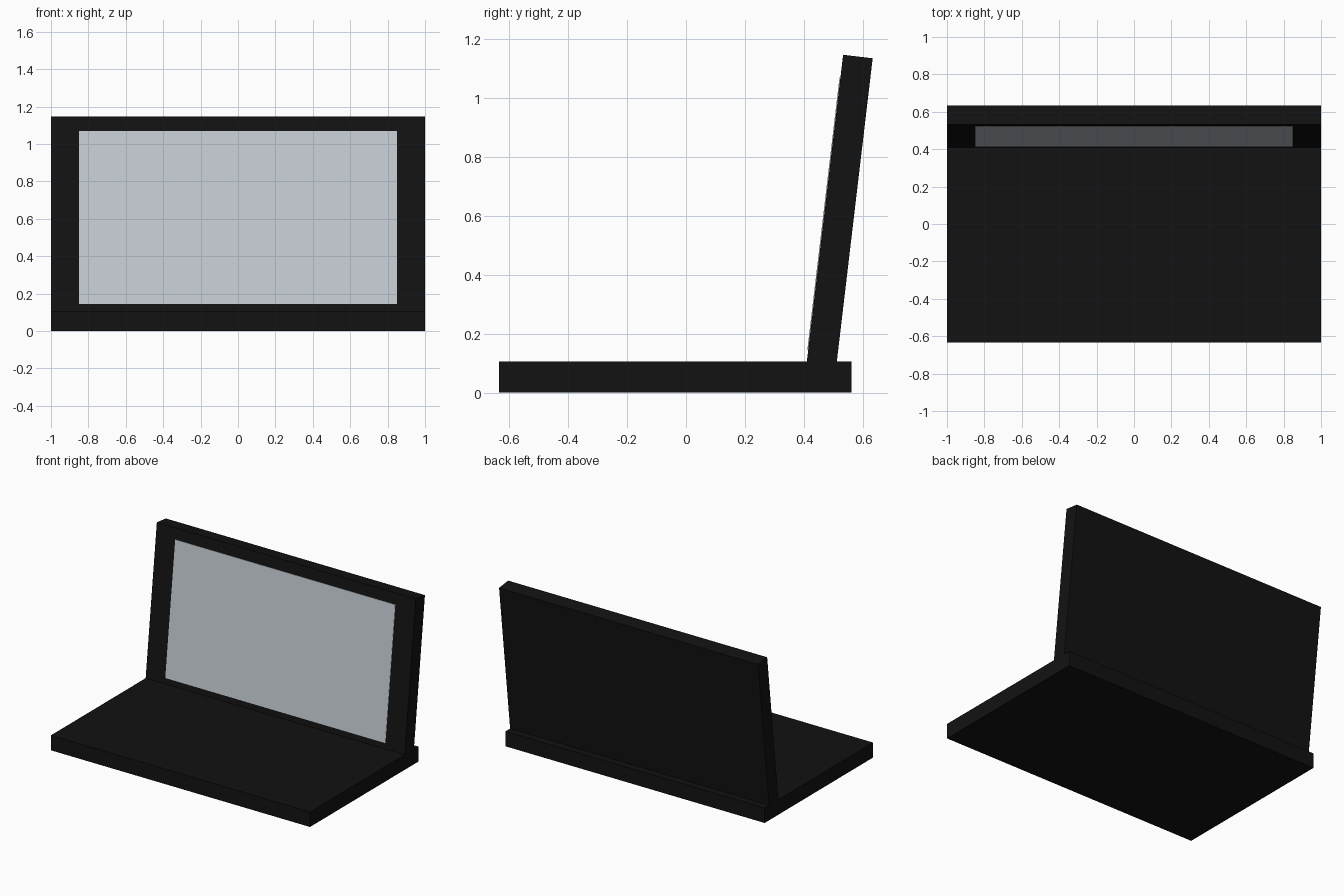
import bpy
from math import atan2, cos, sin
from mathutils import Vector

if "Cube" in bpy.data.objects:
    bpy.data.objects.remove(bpy.data.objects["Cube"])


def material(name, color):
    m = bpy.data.materials.new(name)
    m.diffuse_color = (*color, 1)
    m.use_nodes = True
    m.node_tree.nodes["Principled BSDF"].inputs["Base Color"].default_value = m.diffuse_color
    return m


def box(name, size, center, mat, tilt=0.0):
    bpy.ops.mesh.primitive_cube_add(size=1, location=center, rotation=(-tilt, 0, 0))
    ob = bpy.context.object
    ob.name = name
    ob.scale = size
    bpy.ops.object.transform_apply(location=False, rotation=False, scale=True)
    ob.data.materials.append(mat)
    return ob


black = material("black_plastic", (0.006, 0.006, 0.006))
glass = material("screen_glass", (0.55, 0.60, 0.65))

# Flat base
box("base", (2, 1.195, 0.105), (0, -0.0365, 0.0525), black)

# Lid leaning back, its lower edge sunk into the base
tilt = atan2(0.123, 1.04)
up = Vector((0, sin(tilt), cos(tilt)))
back = Vector((0, cos(tilt), -sin(tilt)))
top_front = Vector((0, 0.533, 1.146))
length, thick = 1.12, 0.101
box("lid", (2, thick, length), top_front - up * length / 2 + back * thick / 2, black, tilt)

# Screen panel, barely proud of the lid front
panel_top = top_front - up * 0.077
height = 0.931
box("screen", (1.7, 0.01, height), panel_top - up * height / 2 + back * 0.002, glass, tilt)
